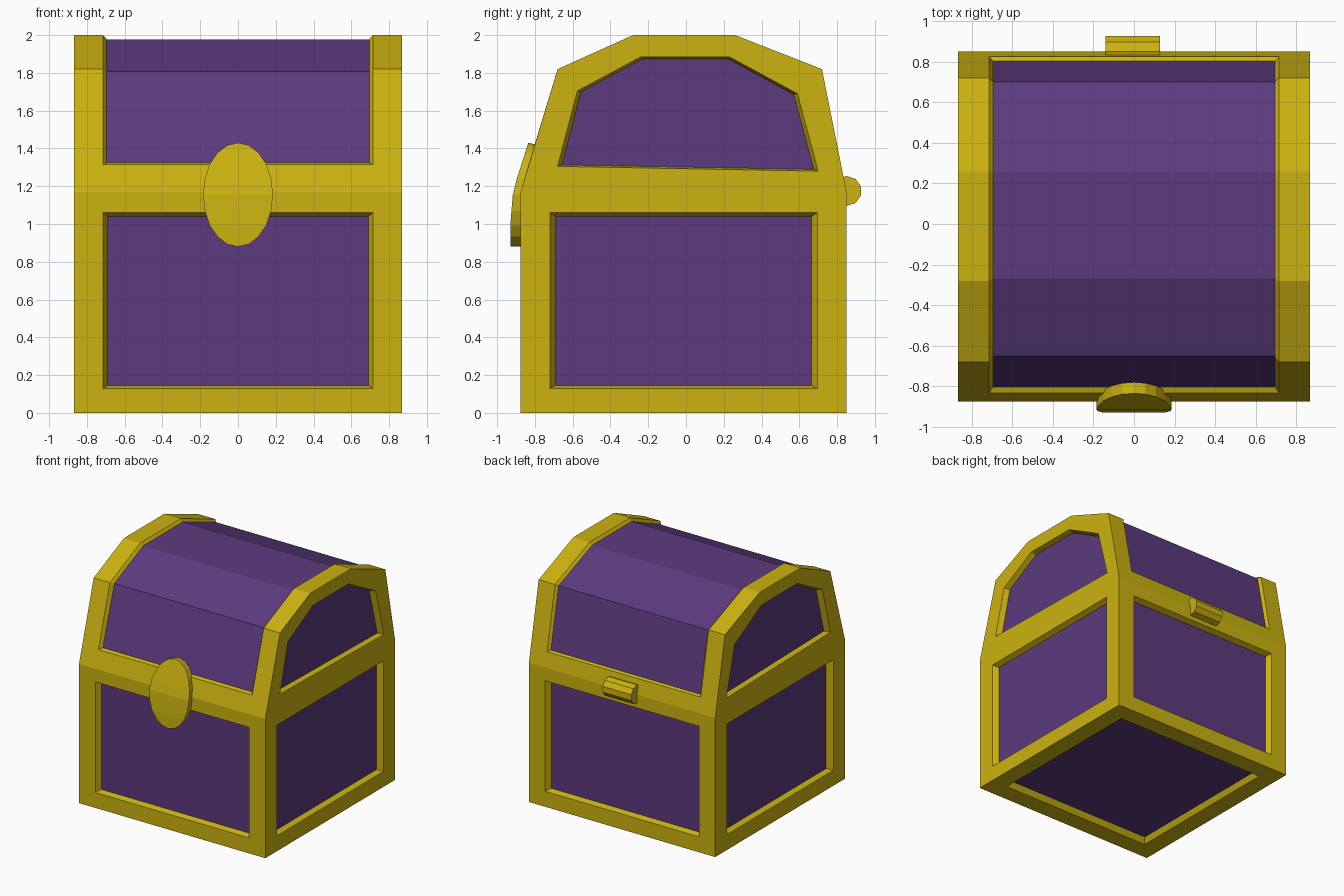
import bpy, bmesh, math
from mathutils import Vector

if "Cube" in bpy.data.objects:
    bpy.data.objects.remove(bpy.data.objects["Cube"])


def material(name, rgb):
    m = bpy.data.materials.new(name)
    m.diffuse_color = (*rgb, 1)
    m.use_nodes = True
    m.node_tree.nodes["Principled BSDF"].inputs["Base Color"].default_value = m.diffuse_color
    return m


GOLD = material("gold_trim", (0.60, 0.45, 0.005))
PURPLE = material("purple_panel", (0.107, 0.043, 0.21))


def finish(bm, name):
    bmesh.ops.remove_doubles(bm, verts=bm.verts, dist=1e-4)
    bmesh.ops.recalc_face_normals(bm, faces=bm.faces)
    me = bpy.data.meshes.new(name)
    bm.to_mesh(me)
    bm.free()
    me.materials.append(GOLD)
    me.materials.append(PURPLE)
    ob = bpy.data.objects.new(name, me)
    bpy.context.collection.objects.link(ob)
    return ob


def face(bm, pts, mat=0):
    bm.faces.new([bm.verts.new(p) for p in pts]).material_index = mat


def framed_panel(bm, outer, rim, floor, strip=False):
    """Gold frame (outer to rim), sloped lip (rim to floor) and purple floor."""
    n = len(outer)
    for a, b in ((outer, rim), (rim, floor)):
        for i in range(n):
            j = (i + 1) % n
            face(bm, [a[i], a[j], b[j], b[i]])
    if strip:
        for i in range(n // 2 - 1):
            face(bm, [floor[i], floor[i + 1], floor[n - 2 - i], floor[n - 1 - i]], 1)
    else:
        face(bm, floor, 1)


def rect(u0, u1, v0, v1):
    return [(u0, v0), (u1, v0), (u1, v1), (u0, v1)]


X, Y0, Y1, SEAM = 0.867, -0.875, 0.85, 1.17
DEPTH = 0.045

# Chest body: five recessed panels and a closed top
bm = bmesh.new()
x_loops = (rect(-X, X, 0, SEAM), rect(-.715, .715, .13, 1.06), rect(-.69, .69, .145, 1.04))
y_loops = (rect(Y0, Y1, 0, SEAM), rect(-.72, .695, .13, 1.06), rect(-.69, .665, .145, 1.04))
b_loops = (rect(-X, X, Y0, Y1), rect(-.715, .715, -.72, .695), rect(-.69, .69, -.69, .665))
sides = [
    (x_loops, lambda u, v, d: (u, Y0 + d, v)),
    (x_loops, lambda u, v, d: (u, Y1 - d, v)),
    (y_loops, lambda u, v, d: (X - d, u, v)),
    (y_loops, lambda u, v, d: (d - X, u, v)),
    (b_loops, lambda u, v, d: (u, v, d)),
]
for loops, place in sides:
    framed_panel(bm, *[[place(u, v, d) for u, v in loop]
                       for loop, d in zip(loops, (0, 0, DEPTH))])
face(bm, [(u, v, SEAM) for u, v in rect(-X, X, Y0, Y1)])
finish(bm, "chest_body")

# Lid: faceted arch with one wrapped panel and two end panels
arch = [(Y0, SEAM), (-.68, 1.82), (-.28, 2.0), (.26, 2.0), (.72, 1.82), (Y1, SEAM)]
arch_rim = [(-.833, 1.315)] + arch[1:5] + [(.825, 1.295)]
arch_floor = [(-.803, 1.325), (-.65, 1.807), (-.268, 1.978), (.255, 1.978), (.70, 1.807), (.803, 1.305)]
end_rim = [(-.68, 1.305), (-.575, 1.705), (-.24, 1.885), (.23, 1.885), (.59, 1.69), (.70, 1.28)]
end_floor = [(.01 + (y - .01) * .967, 1.55 + (z - 1.55) * .967) for y, z in end_rim]


def wrap(profile, x):
    return [(-x, y, z) for y, z in profile] + [(x, y, z) for y, z in reversed(profile)]


bm = bmesh.new()
framed_panel(bm, wrap(arch, X), wrap(arch_rim, .715), wrap(arch_floor, .695), strip=True)
for s in (-1, 1):
    framed_panel(bm, *[[(s * x, y, z) for y, z in prof] for prof, x in
                       ((arch, X), (end_rim, X), (end_floor, X - DEPTH))])
face(bm, [(u, v, SEAM) for u, v in rect(-X, X, Y0, Y1)])
finish(bm, "chest_lid")

# Oval clasp plate, bent to follow the lid slope
bend = [(.88, -.93), (1.0, -.93), (1.18, -.915), (1.43, -.835)]


def clasp_y(z):
    for (z0, y0), (z1, y1) in zip(bend, bend[1:]):
        if z <= z1 + 1e-6:
            return y0 + (y1 - y0) * (z - z0) / (z1 - z0)
    return bend[-1][1]


N = 20
oval = []
for i in range(N):
    a = 2 * math.pi * i / N
    oval.append((.185 * math.sin(a), 1.155 - .275 * math.cos(a)))
bm = bmesh.new()
front = [(x, clasp_y(z), z) for x, z in oval]
back = [(x, y + .055, z - .012 * max(0, (z - 1.18) / .25)) for x, y, z in front]
for i in range(N):
    j = (i + 1) % N
    face(bm, [front[i], front[j], back[j], back[i]])
for ring in (front, back):
    for i in range(N // 2):
        quad = [ring[i], ring[i + 1], ring[(N - i - 1) % N], ring[(N - i) % N]]
        face(bm, list(dict.fromkeys(quad)))
finish(bm, "clasp")

# Hinge barrel at the back
bm = bmesh.new()
bmesh.ops.create_cone(bm, cap_ends=True, segments=10, radius1=.079, radius2=.079, depth=.267)
for v in bm.verts:
    v.co = Vector((v.co.z - .006, .851 + v.co.x, 1.175 + v.co.y))
finish(bm, "hinge")
